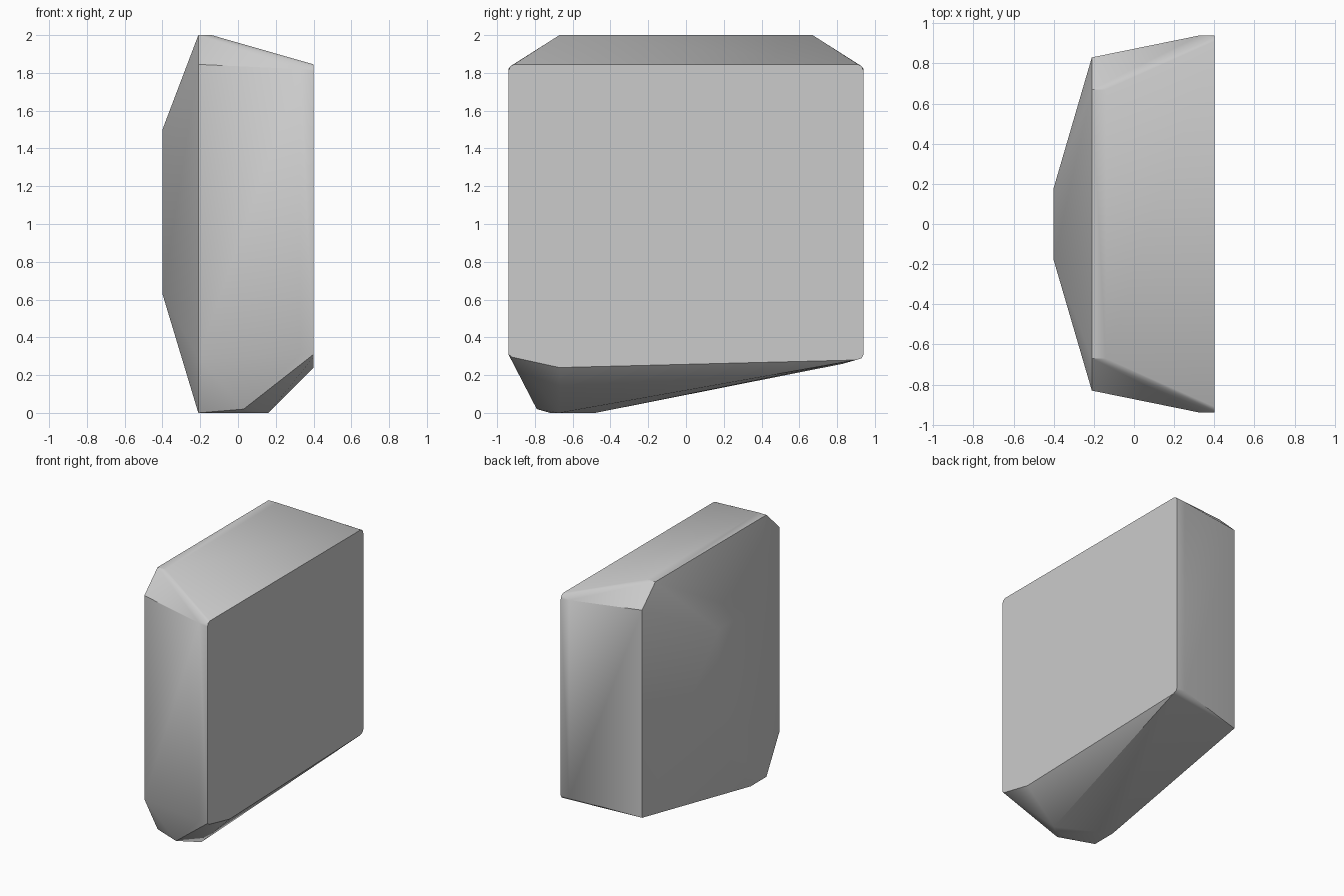
import bpy
import bmesh
import math

cube = bpy.data.objects.get("Cube")
if cube:
    bpy.data.objects.remove(cube, do_unlink=True)

# One plain grey for the whole stone
grey = bpy.data.materials.new("stone_grey")
grey.use_nodes = True
colour = (0.6, 0.6, 0.6, 1.0)
grey.diffuse_color = colour
grey.node_tree.nodes["Principled BSDF"].inputs["Base Color"].default_value = colour


def both_sides(points):
    """Repeat each point on the front and the back."""
    return [(x, s * y, z) for x, y, z in points for s in (-1, 1)]


# Flat side with its rounded corners, sloped top and central bulge
corners = both_sides([
    (0.40, 0.91, 1.845), (0.40, 0.93, 1.835), (0.40, 0.94, 1.81),
    (0.33, 0.94, 1.82), (0.33, 0.94, 0.31), (0.40, 0.94, 0.31),
    (-0.14, 0.67, 2.0), (-0.21, 0.67, 2.0), (-0.21, 0.83, 1.845),
    (-0.40, 0.18, 1.50), (-0.40, 0.18, 0.63),
])

# Lopsided underside, deepest towards the front
underside = [
    (0.40, 0.93, 0.29), (0.40, 0.90, 0.28), (-0.21, 0.83, 0.26),
    (-0.21, -0.83, 0.29), (-0.21, -0.67, 0.0), (-0.21, -0.48, 0.0),
    (0.03, -0.79, 0.02), (0.05, -0.72, 0.0), (0.16, -0.67, 0.0),
    (0.40, -0.67, 0.24), (0.40, -0.92, 0.295),
]

# Wrap the corners in a faceted convex skin
bm = bmesh.new()
for point in corners + underside:
    bm.verts.new(point)
hull = bmesh.ops.convex_hull(bm, input=bm.verts)
unused = {g for g in hull["geom_interior"] + hull["geom_unused"]
          if isinstance(g, bmesh.types.BMVert)}
bmesh.ops.delete(bm, geom=list(unused), context="VERTS")
bmesh.ops.dissolve_limit(bm, angle_limit=math.radians(1),
                         verts=bm.verts, edges=bm.edges)
bmesh.ops.recalc_face_normals(bm, faces=bm.faces)

mesh = bpy.data.meshes.new("stone_block")
bm.to_mesh(mesh)
bm.free()
mesh.materials.append(grey)
stone = bpy.data.objects.new("stone_block", mesh)
bpy.context.collection.objects.link(stone)

# Soften the shallow facets while the main edges stay crisp
bpy.context.view_layer.objects.active = stone
stone.select_set(True)
bpy.ops.object.shade_smooth_by_angle(angle=math.radians(30))
